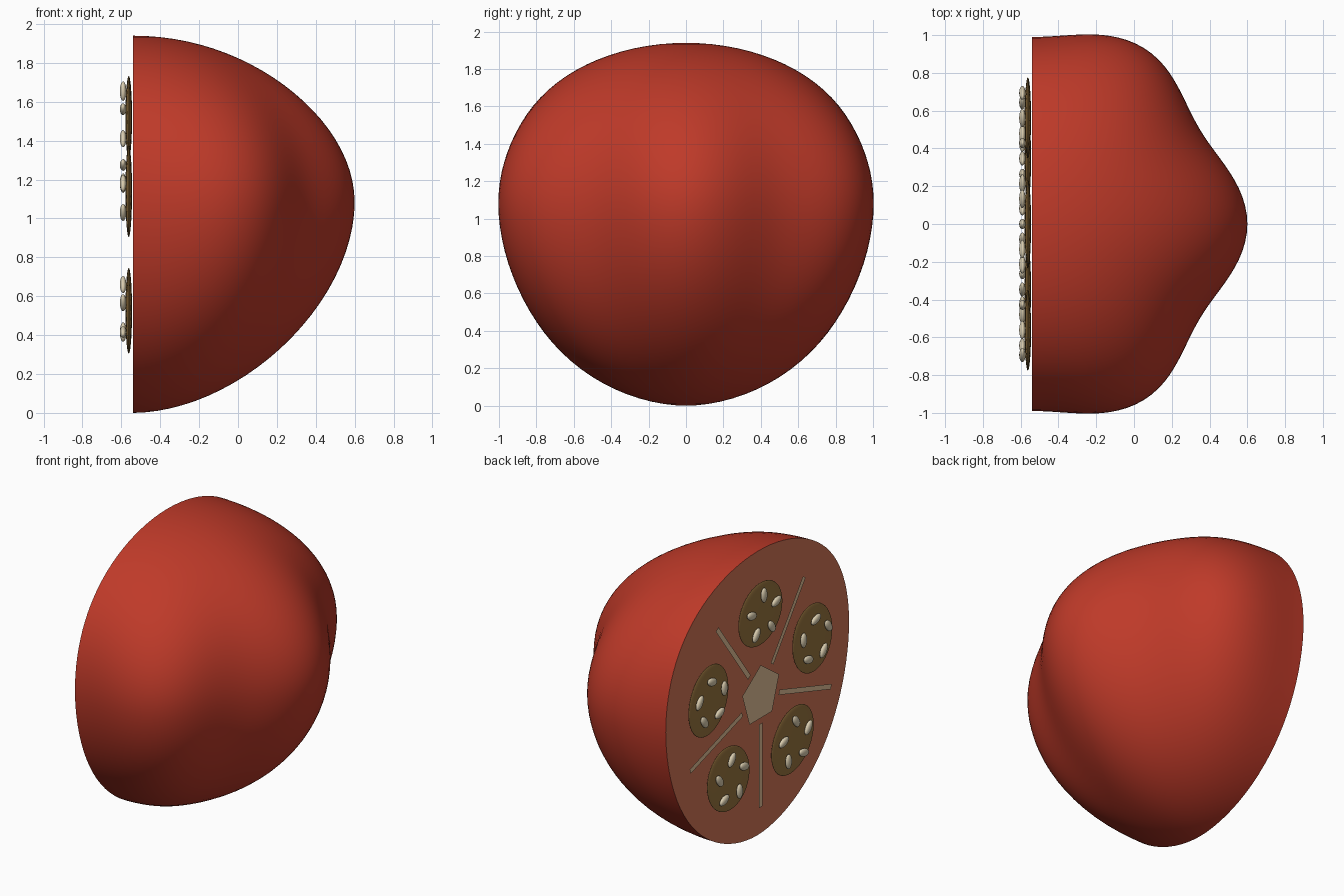
import bpy, bmesh
from math import sin, cos, pi, radians

if "Cube" in bpy.data.objects:
    bpy.data.objects.remove(bpy.data.objects["Cube"], do_unlink=True)

CUT_X = -0.54      # plane of the sliced face
MID_Z = 0.97       # centre of the sliced face
FIFTHS = [i * 2 * pi / 5 for i in range(5)]


def material(name, rgb):
    m = bpy.data.materials.new(name)
    m.use_nodes = True
    m.diffuse_color = (*rgb, 1)
    m.node_tree.nodes["Principled BSDF"].inputs["Base Color"].default_value = (*rgb, 1)
    return m


skin = material("red skin", (0.52, 0.042, 0.022))
flesh = material("salmon flesh", (0.66, 0.18, 0.095))
cream = material("cream core", (0.78, 0.55, 0.33))
pulp = material("olive brown pulp", (0.32, 0.18, 0.05))
seed_mat = material("pale seed", (0.70, 0.61, 0.43))


def to_object(bm, name, *mats):
    mesh = bpy.data.meshes.new(name)
    bm.to_mesh(mesh)
    bm.free()
    for m in mats:
        mesh.materials.append(m)
    ob = bpy.data.objects.new(name, mesh)
    bpy.context.collection.objects.link(ob)
    return ob


def smooth(ob):
    bpy.ops.object.select_all(action="DESELECT")
    ob.select_set(True)
    bpy.context.view_layer.objects.active = ob
    bpy.ops.object.shade_smooth_by_angle(angle=radians(40))


# Soft lobes: alternating ridges and valleys around the vertical axis
LOBES = [(0, 0.14), (30, 0.02), (57, 0.104), (90, -0.01)]
MEAN = 0.07


def lobe(angle):
    a = min(abs(angle) * 180 / pi, 90)
    for (a0, d0), (a1, d1) in zip(LOBES, LOBES[1:]):
        if a <= a1:
            t = (a - a0) / (a1 - a0)
            return d0 + (d1 - d0) * (1 - cos(pi * t)) / 2
    return LOBES[-1][1]


def body_point(angle, phi):
    # flatter dome above the widest level, narrower bowl below it;
    # the lobes fade to an even roundness towards both poles
    height, power, fade = (0.86, 2.0, 3) if phi >= 0 else (1.08, 1.87, 2)
    g = max(cos(phi), 0) ** (2 / power)
    z = 1.08 + height * abs(sin(phi)) ** (2 / power) * (1 if phi >= 0 else -1)
    r = g * (1 + MEAN + (lobe(angle) - MEAN) * g ** fade)
    return CUT_X + r * cos(angle), r * sin(angle), z


# Halved body with a flat sliced face
cols, rows = 72, 48
bm = bmesh.new()
grid = [[bm.verts.new(body_point(-pi / 2 + pi * i / cols, -pi / 2 + pi * j / rows))
         for j in range(rows + 1)] for i in range(cols + 1)]
for i in range(cols):
    for j in range(rows):
        bm.faces.new((grid[i][j], grid[i + 1][j], grid[i + 1][j + 1], grid[i][j + 1]))
bmesh.ops.remove_doubles(bm, verts=bm.verts[:], dist=0.0005)
rim = [e for e in bm.edges if e.is_boundary]
for f in bmesh.ops.edgeloop_fill(bm, edges=rim)["faces"]:
    f.material_index = 1
bmesh.ops.recalc_face_normals(bm, faces=bm.faces[:])
smooth(to_object(bm, "halved_body", skin, flesh))


def plate(name, outline):
    """Flat sheet just in front of the sliced face from a (y, z) outline."""
    bm = bmesh.new()
    bm.faces.new([bm.verts.new((CUT_X - 0.025, y, z)) for y, z in outline])
    to_object(bm, name, cream)


def polar(a, along, across=0):
    return (1.04 * (along * sin(a) + across * cos(a)),
            MID_Z + along * cos(a) - across * sin(a))


# Core and the walls between the seed chambers
plate("core", [polar(a, 0.2) for a in FIFTHS])
for n, a in enumerate(FIFTHS):
    a += pi / 5
    plate(f"wall_{n + 1}", [polar(a, 0.2, -0.017), polar(a, 0.77, -0.017),
                            polar(a, 0.77, 0.017), polar(a, 0.2, 0.017)])


def ball_mesh(name, mat, segments, rings):
    bm = bmesh.new()
    bmesh.ops.create_uvsphere(bm, u_segments=segments, v_segments=rings, radius=1)
    for f in bm.faces:
        f.smooth = True
    mesh = bpy.data.meshes.new(name)
    bm.to_mesh(mesh)
    bm.free()
    mesh.materials.append(mat)
    return mesh


def place(name, mesh, loc, size, turn):
    ob = bpy.data.objects.new(name, mesh)
    ob.location, ob.scale = loc, size
    ob.rotation_euler.x = turn
    bpy.context.collection.objects.link(ob)


# Five oval seed chambers, each with a ring of five seeds
chamber_mesh = ball_mesh("seed_chamber", pulp, 40, 24)
seed_mesh = ball_mesh("seed", seed_mat, 16, 10)
for n, a in enumerate(FIFTHS):
    y, z = 0.59 * sin(a), MID_Z + 0.55 * cos(a)
    place(f"seed_chamber_{n + 1}", chamber_mesh, (-0.562, y, z), (0.017, 0.237, 0.212), -a)
    for k, b in enumerate(FIFTHS):
        place(f"seed_{n + 1}_{k + 1}", seed_mesh,
              (-0.591, y + 0.14 * sin(b), z + 0.135 * cos(b)), (0.017, 0.027, 0.05), -a - b)
